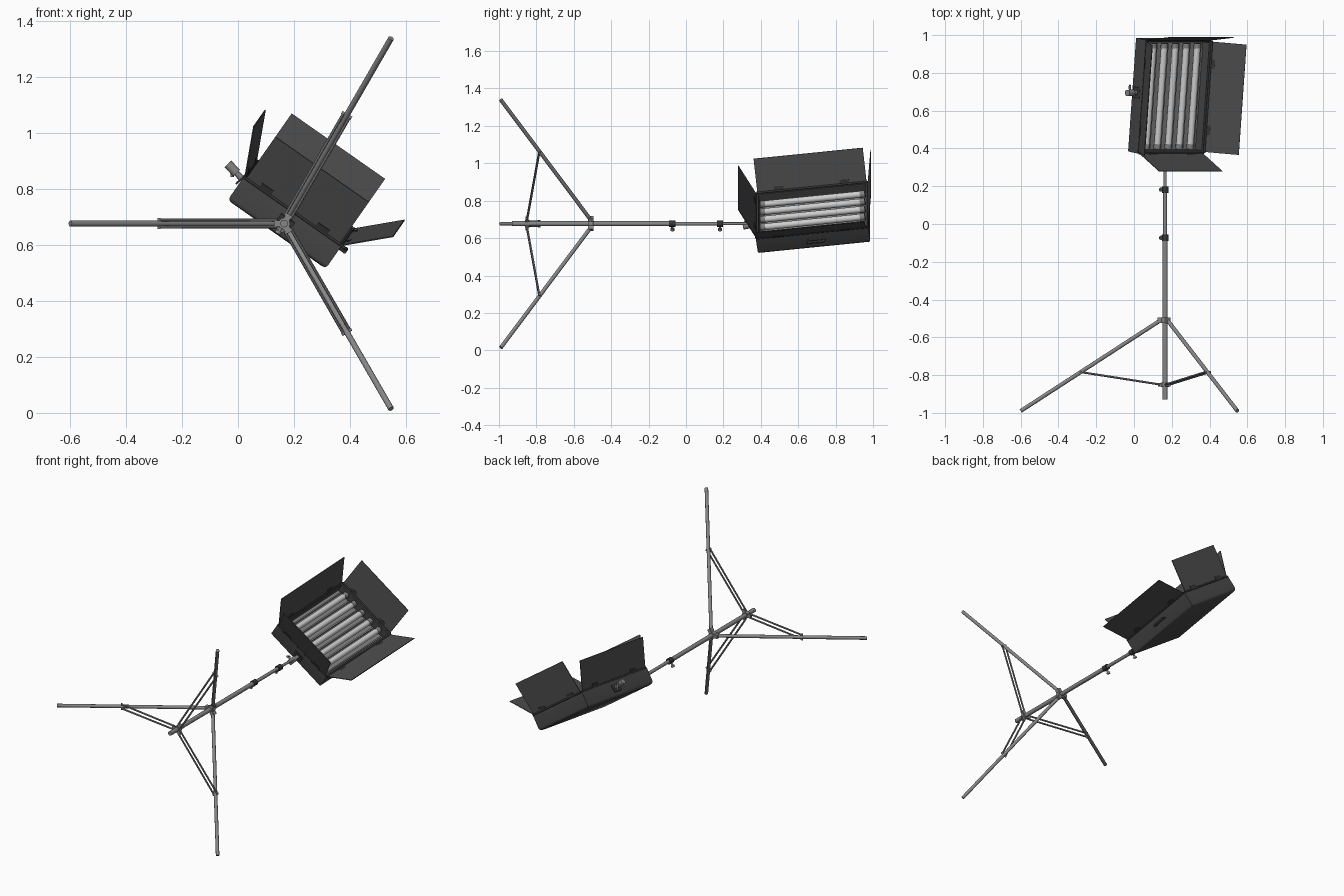
import bpy, bmesh, math
from mathutils import Vector, Matrix

if "Cube" in bpy.data.objects:
    bpy.data.objects.remove(bpy.data.objects["Cube"])


def mat(name, v):
    m = bpy.data.materials.new(name)
    m.diffuse_color = (v, v, v, 1)
    m.use_nodes = True
    m.node_tree.nodes["Principled BSDF"].inputs["Base Color"].default_value = m.diffuse_color
    return m


METAL = mat("grey metal", 0.24)
DARK = mat("dark housing", 0.065)
DOOR = mat("dark door", 0.075)
TUBE = mat("pale tube", 0.62)
REFL = mat("reflector grey", 0.22)
BLACK = mat("black fittings", 0.035)
I = Matrix.Identity(4)


def finish(bm, name, mats, M=I, smooth=False):
    bmesh.ops.recalc_face_normals(bm, faces=bm.faces)
    me = bpy.data.meshes.new(name)
    bm.to_mesh(me)
    bm.free()
    for m in mats:
        me.materials.append(m)
    ob = bpy.data.objects.new(name, me)
    bpy.context.collection.objects.link(ob)
    ob.matrix_world = M
    if smooth:
        bpy.ops.object.select_all(action='DESELECT')
        ob.select_set(True)
        bpy.context.view_layer.objects.active = ob
        bpy.ops.object.shade_smooth_by_angle(angle=math.radians(40))
    return ob


def rod(name, a, b, r, m, M=I, seg=16):
    a, b = Vector(a), Vector(b)
    d = b - a
    bm = bmesh.new()
    bmesh.ops.create_cone(bm, cap_ends=True, segments=seg, radius1=r, radius2=r, depth=d.length)
    T = Matrix.Translation((a + b) / 2) @ d.to_track_quat('Z', 'Y').to_matrix().to_4x4()
    bm.transform(T)
    return finish(bm, name, [m], M, True)


def box(name, c, s, m, M=I):
    bm = bmesh.new()
    bmesh.ops.create_cube(bm, size=1)
    bm.transform(Matrix.Translation(c) @ Matrix.Diagonal((*s, 1)))
    return finish(bm, name, [m], M)


# ---- stand, lying along y ----
AX, AZ = 0.165, 0.677


def P(y, dx=0, dz=0):
    return Vector((AX + dx, y, AZ + dz))


rod("lower_column", P(-0.93), P(-0.07), 0.0135, METAL)
rod("middle_column", P(-0.07), P(0.19), 0.0105, METAL)
rod("upper_column", P(0.19), P(0.335), 0.008, METAL)
for y in (-0.073, 0.182):
    rod("clamp_collar", P(y - 0.017), P(y + 0.017), 0.018, BLACK)
    rod("clamp_screw", P(y), P(y, -0.02, -0.03), 0.006, METAL)
    rod("clamp_knob", P(y, -0.018, -0.026), P(y, -0.023, -0.036), 0.011, METAL)
rod("leg_hub", P(-0.524), P(-0.496), 0.022, METAL)
rod("brace_hub", P(-0.862), P(-0.838), 0.021, METAL)

# ---- three legs with paired braces ----
for k in range(3):
    a = math.radians(180 + 120 * k)
    out = Vector((math.cos(a), 0, math.sin(a)))
    side = Vector((-out.z, 0, out.x))
    rod("leg", P(-0.51) + out * 0.025, P(-0.99) + out * 0.765, 0.0105, METAL)
    box("leg_lug", (0.024, 0, 0), (0.032, 0.03, 0.022), METAL,
        Matrix.Translation(P(-0.51)) @ Matrix.Rotation(-a, 4, 'Y'))
    box("brace_lug", (0.022, 0, 0), (0.03, 0.018, 0.022), METAL,
        Matrix.Translation(P(-0.85)) @ Matrix.Rotation(-a, 4, 'Y'))
    j = P(-0.784) + out * 0.447
    for s in (-1, 1):
        rod("brace", P(-0.85) + out * 0.025 + side * 0.012 * s, j + side * 0.013 * s, 0.0055, METAL, seg=8)
    rod("brace_pin", j - side * 0.02, j + side * 0.02, 0.006, METAL, seg=10)

# ---- lamp frame: x = width, y = length, z = light direction ----
h, t = math.radians(35), math.radians(7)
W = Vector((math.cos(h), 0, -math.sin(h)))
D = Vector((math.sin(h), 0, math.cos(h)))
Y = Vector((0, 1, 0))
L = Y * math.cos(t) + D * math.sin(t)
N = D * math.cos(t) - Y * math.sin(t)
LAMP = Matrix((W, L, N)).transposed().to_4x4()
LAMP.translation = (0.215, 0.674, 0.748)
HW, HL, DEP = 0.214, 0.303, 0.1

# housing with recessed front and rounded back edges
bm = bmesh.new()
bmesh.ops.create_cube(bm, size=1)
bm.transform(Matrix.Translation((0, 0, -DEP / 2)) @ Matrix.Diagonal((2 * HW, 2 * HL, DEP, 1)))
back = [e for e in bm.edges if all(v.co.z < -DEP + 0.001 for v in e.verts)]
bmesh.ops.bevel(bm, geom=back, offset=0.018, segments=3, profile=0.5, affect='EDGES')
bm.faces.ensure_lookup_table()
front = max(bm.faces, key=lambda f: f.calc_center_median().z)
bmesh.ops.inset_region(bm, faces=[front], thickness=0.02)
ret = bmesh.ops.extrude_face_region(bm, geom=[front])
floor = [g for g in ret["geom"] if isinstance(g, bmesh.types.BMFace)]
bmesh.ops.translate(bm, vec=(0, 0, -0.06), verts=floor[0].verts)
if front.is_valid:
    bmesh.ops.delete(bm, geom=[front], context='FACES_ONLY')
floor[0].material_index = 1
finish(bm, "housing", [DARK, REFL], LAMP, True)

# fluorescent tubes with end sockets
for i in range(5):
    x = (i - 2) * 0.071
    rod("tube", (x, -0.27, -0.026), (x, 0.27, -0.026), 0.018, TUBE, LAMP)
    for s in (-1, 1):
        rod("tube_socket", (x, s * 0.255, -0.026), (x, s * 0.282, -0.026), 0.0195, REFL, LAMP)
# reflector ridges between tubes
for i in range(6):
    box("reflector_ridge", ((i - 2.5) * 0.071, 0, -0.052), (0.008, 0.56, 0.016), REFL, LAMP)


# ---- barn doors: hinge rotation, outward angle, length ----
def door(name, turn, hinge, half, length, angle):
    M = LAMP @ Matrix.Rotation(math.radians(turn), 4, 'Z') @ Matrix.Translation((hinge, 0, 0.004))
    R = M @ Matrix.Rotation(math.radians(angle), 4, 'Y')
    box(name, (0, 0, length / 2), (0.004, 2 * half, length), DOOR, R)
    rod(name + "_hinge", (0, -half - 0.004, 0), (0, half + 0.004, 0), 0.006, BLACK, M, 10)
    for s in (-0.6, 0.6):
        box(name + "_leaf", (0.001, s * half, 0.012), (0.008, 0.05, 0.024), BLACK, R)


door("right_door", 0, 0.214, 0.294, 0.186, 45)
door("left_door", 180, 0.210, 0.294, 0.186, 25)
door("top_door", 90, 0.302, 0.204, 0.211, 11)
door("bottom_door", -90, 0.302, 0.204, 0.206, 20.5)


# ---- mounting sockets: local x points out of the housing ----
def mount(M):
    box("mount_plate", (0.003, 0, 0), (0.006, 0.06, 0.05), BLACK, M)
    rod("mount_neck", (0, 0, 0), (0.035, 0, 0), 0.011, METAL, M)
    rod("mount_barrel", (0.03, 0, 0), (0.075, 0, 0), 0.017, METAL, M)
    rod("mount_screw", (0.05, 0, 0), (0.05, -0.035, -0.01), 0.006, METAL, M, 10)
    rod("mount_handle", (0.03, -0.035, -0.025), (0.066, -0.035, 0.008), 0.006, METAL, M, 10)


mount(LAMP @ Matrix.Translation((-HW, 0.016, -0.045)) @ Matrix.Rotation(math.pi, 4, 'Z')
      @ Matrix.Rotation(math.radians(-12), 4, 'Y'))
mount(LAMP @ Matrix.Translation((0, -HL, -0.05)) @ Matrix.Rotation(-math.pi / 2, 4, 'Z')
      @ Matrix.Rotation(math.radians(7), 4, 'Y'))

# carry handle on the right side
for s in (-1, 1):
    rod("handle_post", (HW, 0.016 + s * 0.045, -0.042), (HW + 0.02, 0.016 + s * 0.04, -0.042), 0.006, BLACK, LAMP, 10)
rod("handle_grip", (HW + 0.02, -0.032, -0.042), (HW + 0.02, 0.064, -0.042), 0.007, BLACK, LAMP, 10)
